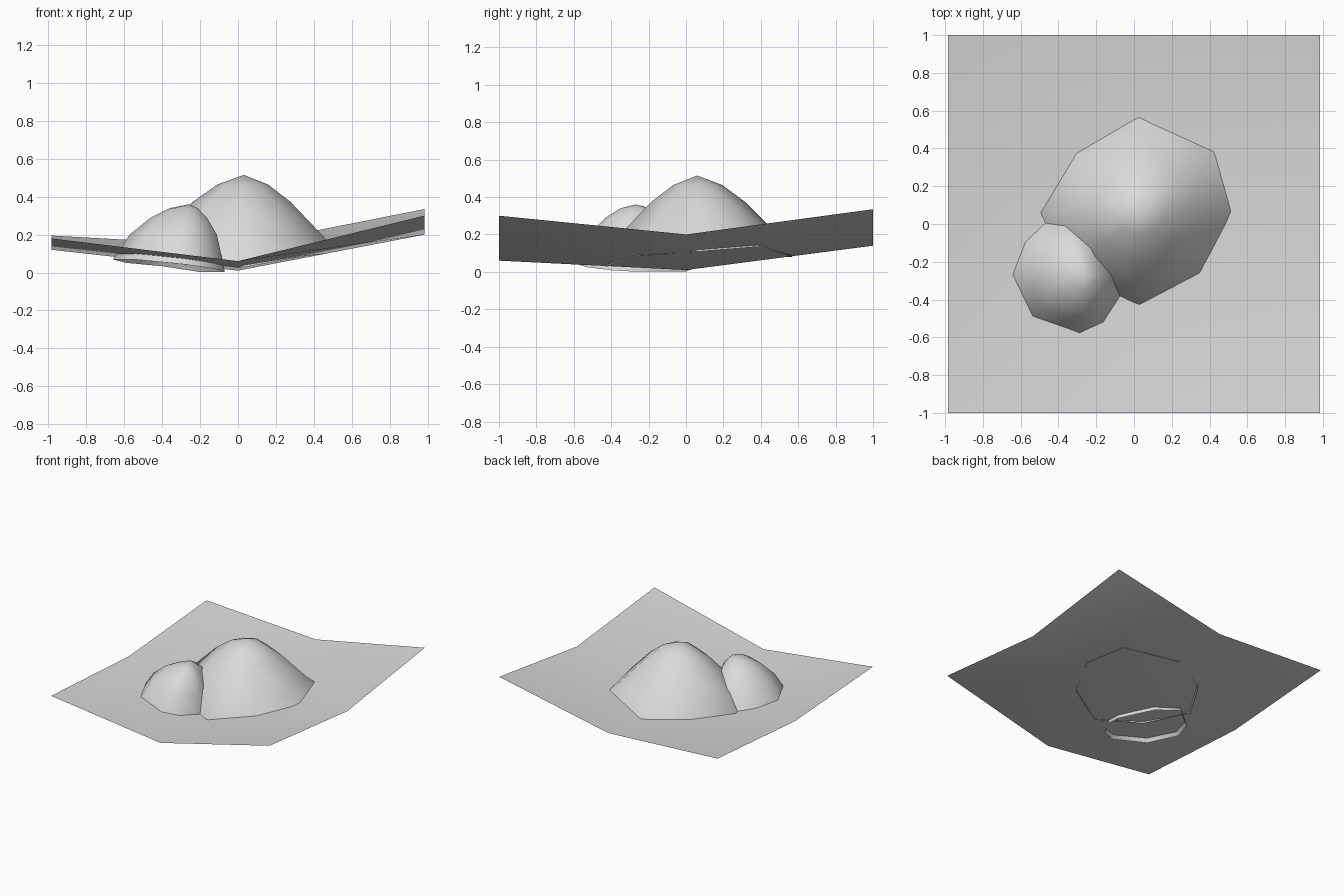
import bpy
import bmesh
from mathutils import Vector

cube = bpy.data.objects.get("Cube")
if cube:
    bpy.data.objects.remove(cube, do_unlink=True)

grey = bpy.data.materials.new("light_grey")
grey.use_nodes = True
grey.diffuse_color = (0.7, 0.7, 0.7, 1)
grey.node_tree.nodes["Principled BSDF"].inputs["Base Color"].default_value = grey.diffuse_color

# Ground heights: rows run front to back, columns run along x
HEIGHTS = [(0.18, 0.06, 0.30), (0.12, 0.01, 0.20), (0.195, 0.14, 0.335)]
HALF_X, HALF_Y = 0.985, 1.0


def ground_z(x, y):
    """Height of the folded sheet at a point."""
    u, v = x / HALF_X + 1, y / HALF_Y + 1
    i, j = min(int(u), 1), min(int(v), 1)
    u, v = u - i, v - j
    near = HEIGHTS[j][i] * (1 - u) + HEIGHTS[j][i + 1] * u
    far = HEIGHTS[j + 1][i] * (1 - u) + HEIGHTS[j + 1][i + 1] * u
    return near * (1 - v) + far * v


def finish(name, bm):
    mesh = bpy.data.meshes.new(name)
    bm.to_mesh(mesh)
    bm.free()
    mesh.materials.append(grey)
    mesh.shade_smooth()
    obj = bpy.data.objects.new(name, mesh)
    bpy.context.collection.objects.link(obj)


def mound(name, peak, rings, rim, sink):
    """Open hill: rings shrink from the rim to the peak, rim follows the ground."""
    bm = bmesh.new()
    top = bm.verts.new(peak)
    centre = Vector(peak[:2])
    loops = []
    for share, z in rings:
        pts = [centre.lerp(Vector(p), share) for p in rim]
        loops.append([bm.verts.new((p.x, p.y, z)) for p in pts])
    loops.append([bm.verts.new((x, y, max(0, ground_z(x, y) - sink))) for x, y in rim])
    n = len(rim)
    for k in range(n):
        m = (k + 1) % n
        bm.faces.new((top, loops[0][k], loops[0][m]))
        for inner, outer in zip(loops, loops[1:]):
            bm.faces.new((inner[k], outer[k], outer[m], inner[m]))
    finish(name, bm)


# Folded ground sheet, two by two panels
bm = bmesh.new()
grid = [[bm.verts.new(((i - 1) * HALF_X, (j - 1) * HALF_Y, HEIGHTS[j][i]))
         for i in range(3)] for j in range(3)]
for j in range(2):
    for i in range(2):
        bm.faces.new((grid[j][i], grid[j][i + 1], grid[j + 1][i + 1], grid[j + 1][i]))
finish("ground_sheet", bm)

# Large hill, rim listed anticlockwise
mound("large_hill", (0.03, 0.06, 0.515),
      [(0.26, 0.465), (0.5, 0.375), (0.86, 0.19)],
      [(0.52, 0.07), (0.43, 0.39), (0.03, 0.57), (-0.31, 0.38),
       (-0.50, 0.06), (-0.32, -0.27), (0.03, -0.43), (0.35, -0.26)], 0.01)

# Small hill leaning into the large one
mound("small_hill", (-0.26, -0.27, 0.36),
      [(0.25, 0.34), (0.5, 0.29), (0.78, 0.2)],
      [(-0.07, -0.27), (-0.2, 0.0), (-0.4, 0.08), (-0.59, -0.09), (-0.66, -0.27),
       (-0.55, -0.5), (-0.29, -0.59), (-0.16, -0.53), (-0.07, -0.39)], 0.03)
